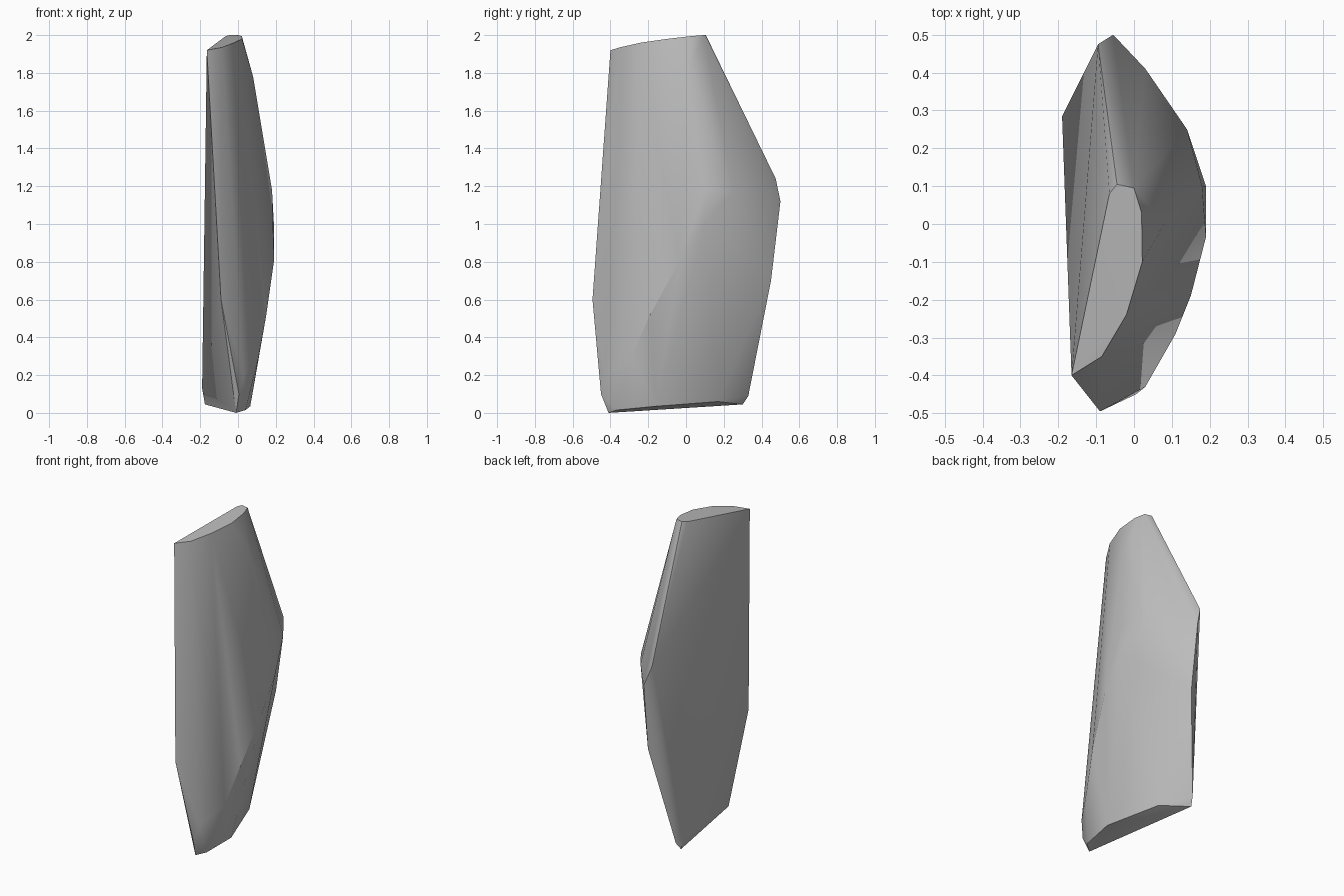
import bpy
import bmesh
import math
from mathutils import Vector

default_cube = bpy.data.objects.get("Cube")
if default_cube:
    bpy.data.objects.remove(default_cube, do_unlink=True)


def make_material(name, color):
    """Create one flat colour for the viewport and for rendering."""
    material = bpy.data.materials.new(name)
    material.use_nodes = True
    material.diffuse_color = color
    shader = material.node_tree.nodes["Principled BSDF"]
    shader.inputs["Base Color"].default_value = color
    shader.inputs["Roughness"].default_value = 0.7
    return material


def make_hull(name, outlines, material, smooth_angle):
    """Wrap a convex skin around a set of guiding outlines."""
    mesh = bpy.data.meshes.new(name)
    bm = bmesh.new()
    for outline in outlines:
        for corner in outline:
            bm.verts.new(Vector(corner))
    result = bmesh.ops.convex_hull(bm, input=bm.verts)
    # Remove guide points that ended up inside the skin
    loose = [v for v in bm.verts if not v.link_faces]
    bmesh.ops.delete(bm, geom=loose, context="VERTS")
    bmesh.ops.recalc_face_normals(bm, faces=bm.faces)
    bm.to_mesh(mesh)
    bm.free()
    mesh.materials.append(material)

    hull = bpy.data.objects.new(name, mesh)
    bpy.context.collection.objects.link(hull)
    bpy.ops.object.select_all(action="DESELECT")
    hull.select_set(True)
    bpy.context.view_layer.objects.active = hull
    bpy.ops.object.shade_smooth_by_angle(angle=math.radians(smooth_angle))
    return hull


# Sloping top cap, from the front corner round the bulging side
top_cap = [
    (-.165, -.4, 1.92), (-.085, -.35, 1.935), (-.02, -.24, 1.96),
    (.022, -.1, 1.98), (.02, .03, 1.995), (0, .095, 2),
    (-.045, .105, 2), (-.065, .08, 1.995),
]

# Shoulder and widest part of the bulging side
bulge = [
    (.08, 0, 1.78), (.18, .1, 1.18), (.19, .1, 1), (.19, -.035, .8),
    (.15, -.19, .52), (.14, .25, 1.17), (.03, .41, 1.2),
]

# Narrow front edge running down to the foot
front_edge = [
    (-.09, -.495, .6), (.005, -.45, .1), (.03, -.43, .2), (.11, -.29, .3),
]

# Narrow back edge with its slim bevel
back_edge = [
    (-.095, .475, 1.24), (-.055, .5, 1.12), (-.05, .45, .7),
    (-.19, .285, .13), (-.16, .33, .09),
]

# Slanted bottom cap
bottom_cap = [
    (-.01, -.41, 0), (.04, -.37, .015), (.065, -.16, .035),
    (-.04, .17, .06), (-.175, .3, .045),
]

gray = make_material("plain gray", (.5, .5, .5, 1))
make_hull(
    "curved_slab",
    [top_cap, bulge, front_edge, back_edge, bottom_cap],
    gray,
    smooth_angle=30,
)
